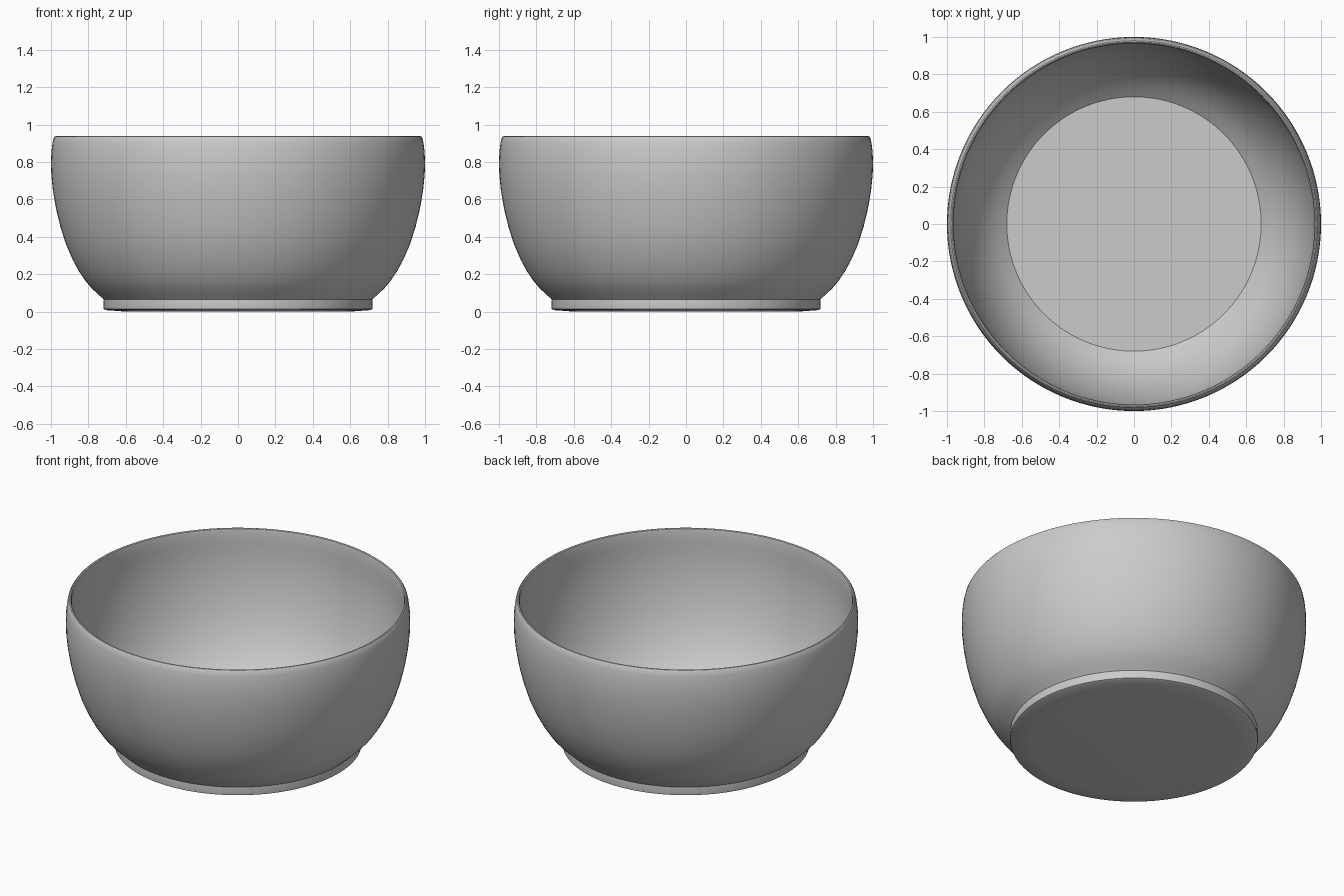
import bpy, bmesh, math

if "Cube" in bpy.data.objects:
    bpy.data.objects.remove(bpy.data.objects["Cube"])

SEGMENTS = 128


def lathe(name, profile, angle=35):
    """Spin an (radius, z) profile around the z axis."""
    bm = bmesh.new()
    verts = [bm.verts.new((r, 0, z)) for r, z in profile]
    edges = [bm.edges.new(pair) for pair in zip(verts, verts[1:])]
    bmesh.ops.spin(bm, geom=verts + edges, cent=(0, 0, 0), axis=(0, 0, 1),
                   angle=math.tau, steps=SEGMENTS, use_duplicate=False)
    bmesh.ops.remove_doubles(bm, verts=bm.verts, dist=0.0005)
    bmesh.ops.recalc_face_normals(bm, faces=bm.faces)
    mesh = bpy.data.meshes.new(name)
    bm.to_mesh(mesh)
    bm.free()
    obj = bpy.data.objects.new(name, mesh)
    bpy.context.collection.objects.link(obj)
    bpy.ops.object.select_all(action='DESELECT')
    obj.select_set(True)
    bpy.context.view_layer.objects.active = obj
    bpy.ops.object.shade_smooth_by_angle(angle=math.radians(angle))
    return obj


# Foot ring with its flat underside
foot = [(0, 0), (0.60, 0), (0.705, 0.008), (0.718, 0.014), (0.72, 0.025), (0.718, 0.065)]

# Curved outer wall and rounded lip
outer = [(0.745, 0.09), (0.78, 0.122), (0.815, 0.163), (0.85, 0.215),
         (0.885, 0.28), (0.92, 0.36), (0.95, 0.455), (0.973, 0.55),
         (0.99, 0.65), (0.998, 0.73), (1.0, 0.79), (0.998, 0.85),
         (0.992, 0.9), (0.986, 0.927), (0.98, 0.936), (0.974, 0.938),
         (0.968, 0.934)]

# Inner wall down to the flat floor
inner = [(0.965, 0.92), (0.966, 0.85), (0.966, 0.77), (0.96, 0.68),
         (0.947, 0.58), (0.925, 0.475), (0.895, 0.375), (0.86, 0.29),
         (0.82, 0.22), (0.78, 0.165), (0.74, 0.122), (0.70, 0.087),
         (0.68, 0.07), (0, 0.07)]

lathe("bowl", foot + outer + inner)
